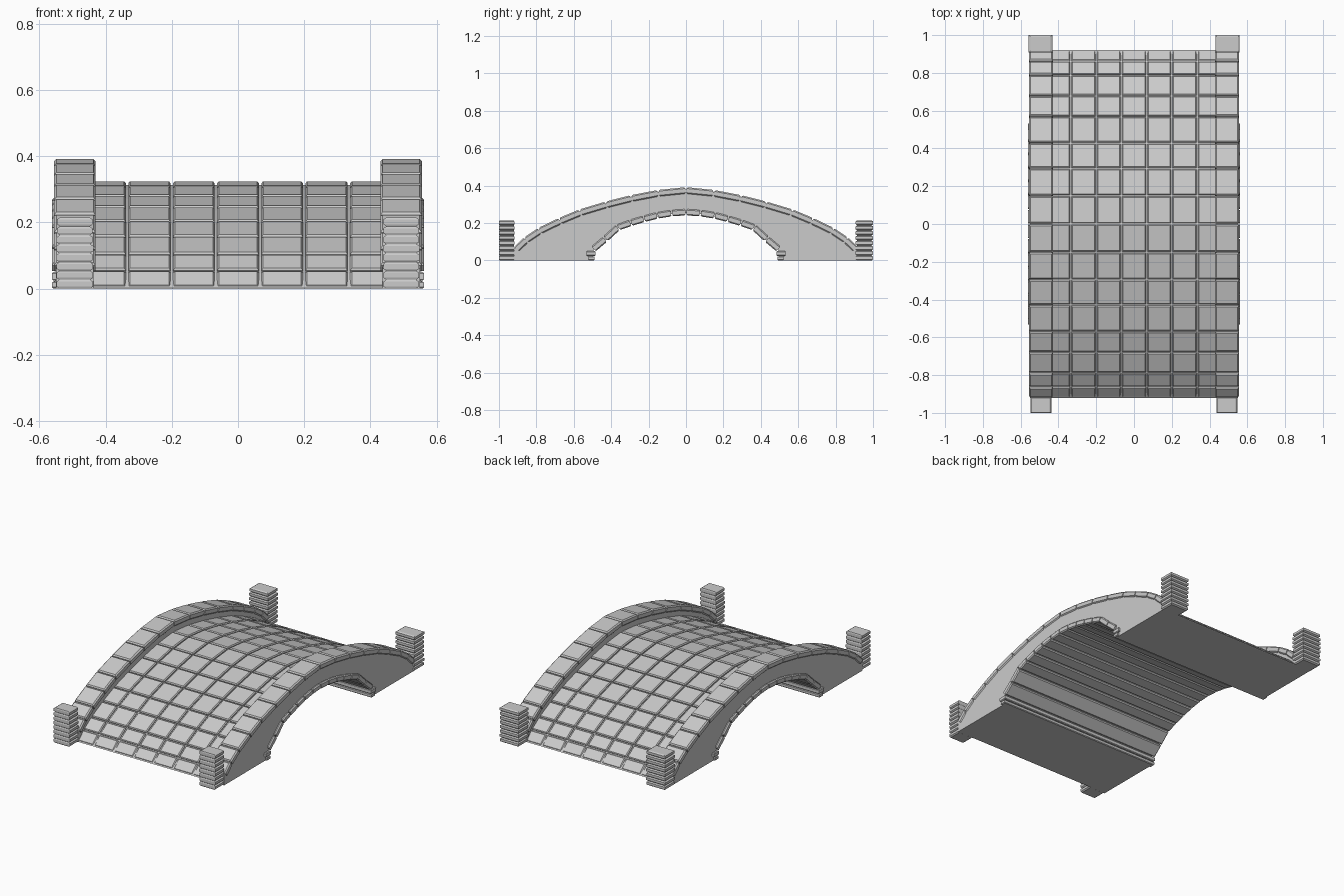
import bpy, bmesh, random
from mathutils import Vector

if "Cube" in bpy.data.objects:
    bpy.data.objects.remove(bpy.data.objects["Cube"])

random.seed(4)


def finish(bm, name):
    bmesh.ops.recalc_face_normals(bm, faces=bm.faces)
    me = bpy.data.meshes.new(name)
    bm.to_mesh(me)
    bm.free()
    ob = bpy.data.objects.new(name, me)
    bpy.context.collection.objects.link(ob)
    return ob


def loft(bm, rings):
    """Closed stack of equal-length rings with end caps."""
    vs = [[bm.verts.new(p) for p in r] for r in rings]
    n = len(vs[0])
    for a, b in zip(vs, vs[1:]):
        for i in range(n):
            j = (i + 1) % n
            bm.faces.new((a[i], a[j], b[j], b[i]))
    bm.faces.new(vs[0][::-1])
    bm.faces.new(vs[-1])


def mirror_y(half):
    """Half profile from the crown outwards -> full profile."""
    return [(-y, z) for y, z in half[:0:-1]] + half


def normals(pts):
    out = []
    for i in range(len(pts)):
        a, b = Vector(pts[max(i - 1, 0)]), Vector(pts[min(i + 1, len(pts) - 1)])
        d = (b - a).normalized()
        out.append(Vector((-d.y, d.x)))
    return out


def stones(bm, pts, x0, x1, levels, gap):
    """A row of chamfered stones along a yz profile; levels = (offset, inset)."""
    ns = normals(pts)
    for i in range(len(pts) - 1):
        p, q = Vector(pts[i]), Vector(pts[i + 1])
        d = (q - p).normalized()
        rings = []
        for off, inset in levels:
            a = p + ns[i] * off + d * (gap + inset)
            b = q + ns[i + 1] * off - d * (gap + inset)
            a.y, b.y = max(a.y, 0.001), max(b.y, 0.001)
            l, r = x0 + inset, x1 - inset
            rings.append([(l, a.x, a.y), (r, a.x, a.y), (r, b.x, b.y), (l, b.x, b.y)])
        loft(bm, rings)


def prism(name, outline, x0, x1):
    bm = bmesh.new()
    loft(bm, [[(x, y, z) for y, z in outline] for x in (x0, x1)])
    return finish(bm, name)


def box_ring(x0, x1, y0, y1, z, i=0.0, k=0.0):
    return [(x0 + i, y0 + k, z), (x1 - i, y0 + k, z), (x1 - i, y1 - k, z), (x0 + i, y1 - k, z)]


# profiles: walking deck, parapet top, arch underside
half = [(0, .325), (.15, .31), (.295, .282), (.43, .248), (.57, .206),
        (.68, .160), (.79, .107), (.865, .057), (.92, .005)]
deck = mirror_y(half)
cap = [(y, z + .067) for y, z in deck]
soffit = mirror_y([(0, .241), (.075, .236), (.15, .224), (.22, .206), (.29, .185),
                   (.355, .162), (.42, .102), (.485, .047)])

# fill and side walls
under = [(p[0] + n.x * .012, p[1] + n.y * .012) for p, n in zip(soffit, normals(soffit))]
foot = .50
arch_line = [(-foot, 0)] + under + [(foot, 0)]
fill = [(y, max(z - .012, .002)) for y, z in deck]
prism("bridge_fill", [(-.915, 0)] + fill + [(.915, 0)] + arch_line[::-1], -.45, .45)
wall_top = [(y, z - .012) for y, z in cap]
for side, (a, b) in {"left": (-.55, -.437), "right": (.437, .55)}.items():
    prism("side_wall_" + side, [(-.92, 0)] + wall_top + [(.92, 0)] + arch_line[::-1], a, b)

# deck paving
bm = bmesh.new()
cols = [-.445, -.335, -.2, -.067, .067, .2, .335, .445]
for a, b in zip(cols, cols[1:]):
    stones(bm, deck, a + .004, b - .004, [(-.02, 0), (-.006, 0), (0, .005)], .004)
finish(bm, "deck_paving")

# parapet coping stones
bm = bmesh.new()
for a, b in ((-.556, -.43), (.43, .556)):
    stones(bm, cap, a, b, [(-.036, .007), (-.029, 0), (-.007, 0), (0, .007)], .003)
finish(bm, "parapet_coping")

# arch stones running the full width, with springer blocks at the feet
bm = bmesh.new()
stones(bm, soffit, -.562, .562, [(0, .006), (.006, 0), (.028, 0), (.034, .006)], .003)
for s in (-1, 1):
    for z0, z1, ya, yb in ((0, .022, .488, .522), (.024, .05, .483, .532)):
        y0, y1 = sorted((s * ya, s * yb))
        loft(bm, [box_ring(-.562, .562, y0, y1, z, i, i)
                  for z, i in ((z0, .004), (z0 + .004, 0), (z1 - .004, 0), (z1, .004))])
finish(bm, "arch_stones")


# end posts of stacked courses
def post(name, x0, x1, y0, y1, ky):
    bm = bmesh.new()
    n, h = 8, .215 / 8
    rings = []
    for c in range(n):
        z, j = c * h, random.uniform(0, .003)
        for dz, i in ((0, .008), (.006, 0), (h - .006, 0), (h - .001, .008)):
            rings.append(box_ring(x0, x1, y0, y1, z + dz, i + j, i * ky))
    loft(bm, rings)
    finish(bm, name)


for side, s in (("left", -1), ("right", 1)):
    xa, xb = sorted((s * .437, s * .549))
    post("front_post_" + side, xa, xb, -1, -.918, .3)
    xa, xb = sorted((s * .43, s * .56))
    post("rear_post_" + side, xa, xb, .907, 1, 1)
